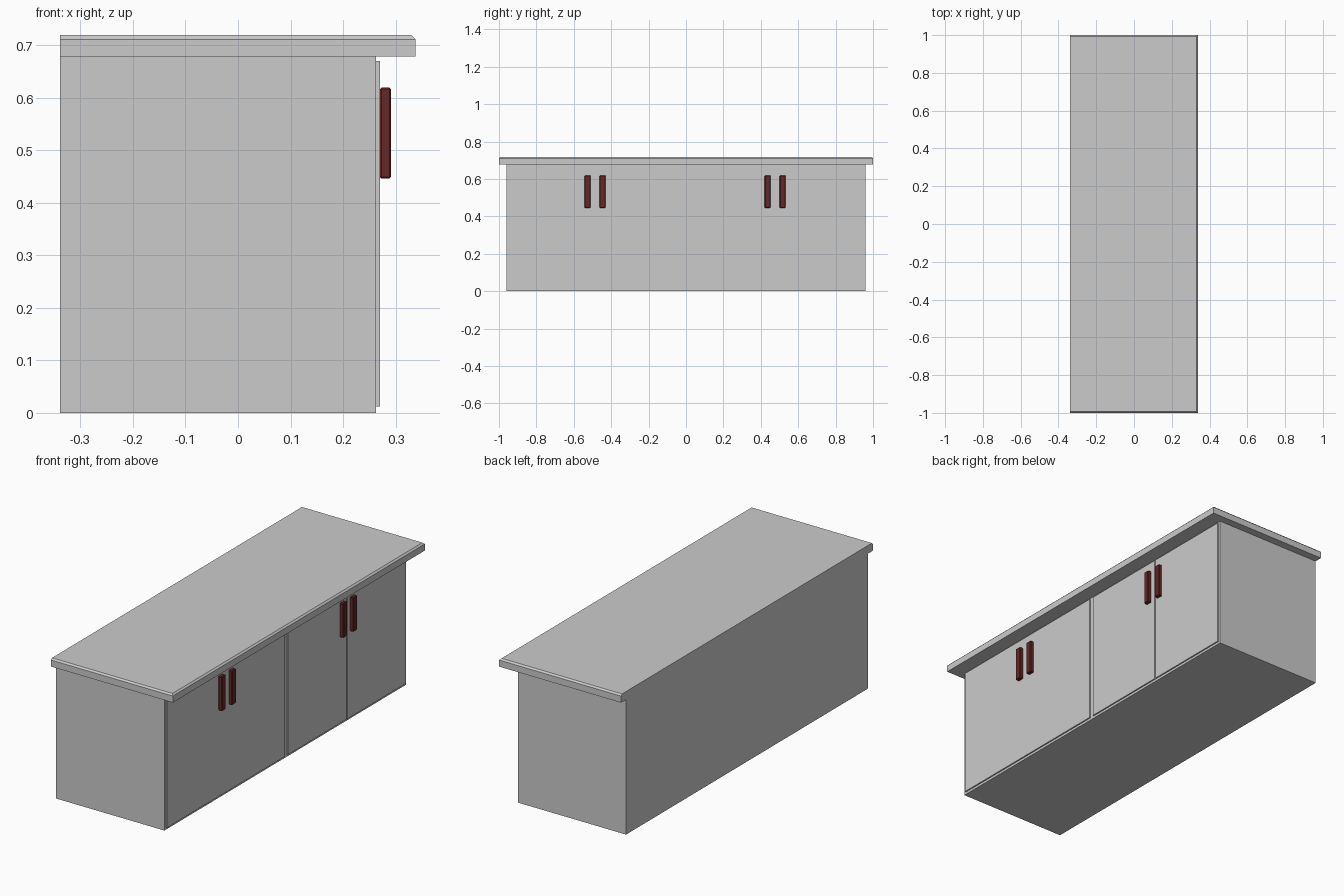
import bpy, bmesh

if "Cube" in bpy.data.objects:
    bpy.data.objects.remove(bpy.data.objects["Cube"])


def box(name, lo, hi, bevel=0.0, pick=None, mat=None):
    """Box from corner lo to corner hi; chamfers the edges chosen by pick."""
    bm = bmesh.new()
    bmesh.ops.create_cube(bm, size=1)
    for v in bm.verts:
        for i in range(3):
            v.co[i] = hi[i] if v.co[i] > 0 else lo[i]
    if bevel:
        edges = [e for e in bm.edges if pick is None or pick(e)]
        bmesh.ops.bevel(bm, geom=edges, offset=bevel, offset_type='OFFSET',
                        segments=1, affect='EDGES', profile=0.5)
    bmesh.ops.recalc_face_normals(bm, faces=bm.faces)
    mesh = bpy.data.meshes.new(name)
    bm.to_mesh(mesh)
    bm.free()
    ob = bpy.data.objects.new(name, mesh)
    bpy.context.collection.objects.link(ob)
    if mat:
        mesh.materials.append(mat)
    return ob


red = bpy.data.materials.new("dark_red")
red.diffuse_color = (0.13, 0.02, 0.02, 1)
red.use_nodes = True
red.node_tree.nodes["Principled BSDF"].inputs["Base Color"].default_value = red.diffuse_color

BACK, FRONT, DOOR = -0.339, 0.263, 0.27
TOP, UNDER = 0.719, 0.678

# Cabinet carcass
box("cabinet_body", (BACK, -0.96, 0), (FRONT, 0.96, UNDER))


# Worktop, chamfered along the top edges except at the back
def top_edge(e):
    a, b = e.verts
    at_top = min(a.co.z, b.co.z) > TOP - 0.001
    at_back = max(a.co.x, b.co.x) < 0
    return at_top and not at_back


box("worktop", (BACK, -1, UNDER), (0.338, 1, TOP), 0.008, top_edge)

# Four doors in two pairs
doors = [(-0.948, -0.481), (-0.481, -0.012), (0.012, 0.477), (0.483, 0.948)]
for i, (y0, y1) in enumerate(doors):
    box(f"door_{i + 1}", (FRONT, y0, 0.012), (DOOR, y1, 0.67))

# Upright handles, one per door beside the meeting edges
for i, y in enumerate((-0.526, -0.446, 0.437, 0.517)):
    box(f"handle_{i + 1}", (DOOR, y - 0.016, 0.446), (0.291, y + 0.016, 0.619),
        0.003, mat=red)
